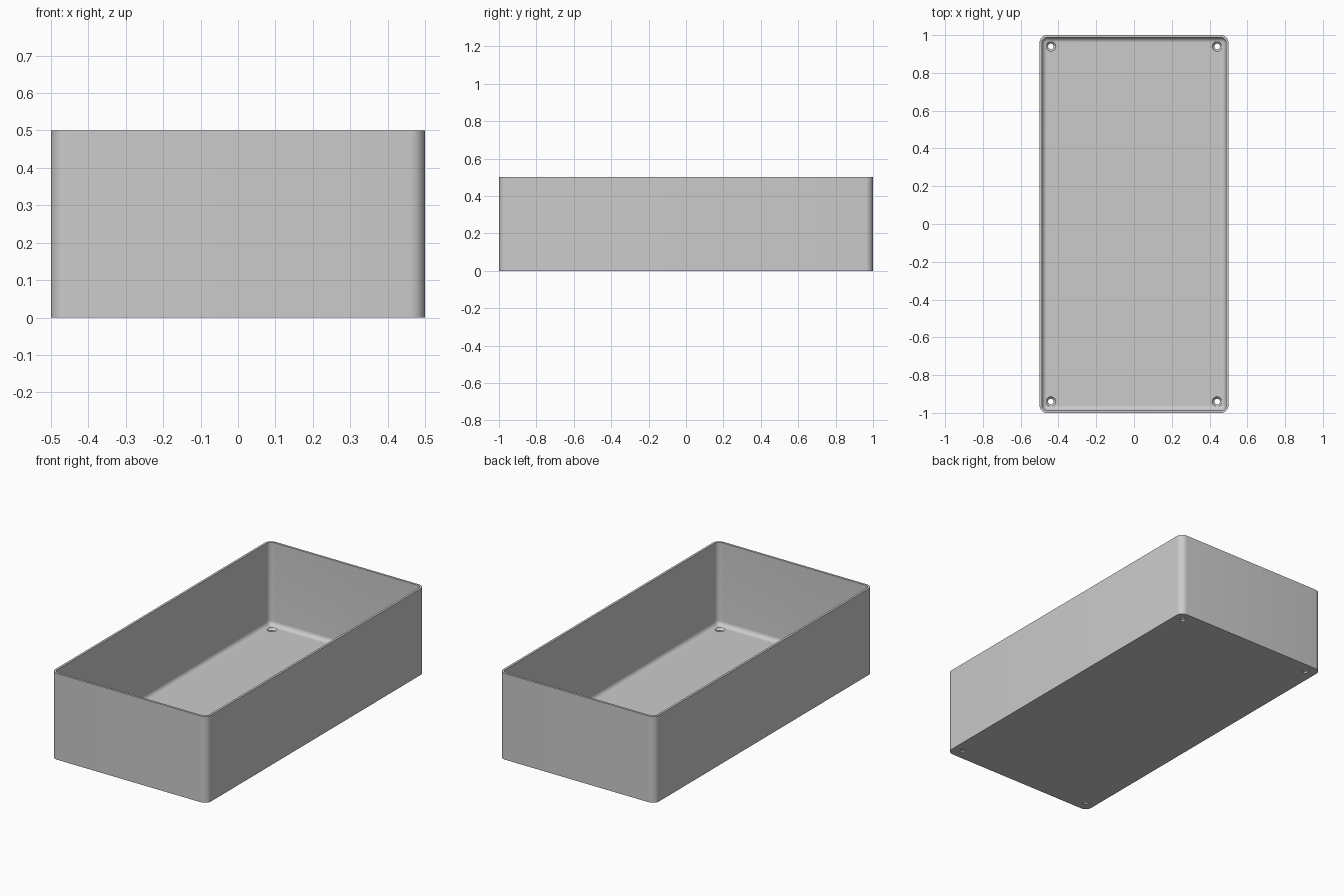
import bpy, bmesh, math

cube = bpy.data.objects.get("Cube")
if cube:
    bpy.data.objects.remove(cube, do_unlink=True)

HALF_X, HALF_Y, HEIGHT = 0.5, 1.0, 0.5
CORNER, WALL, FLOOR, FILLET = 0.04, 0.013, 0.02, 0.026
STEPS = 8

grey = bpy.data.materials.new("plain grey")
grey.use_nodes = True
grey.diffuse_color = (0.6, 0.6, 0.6, 1)
grey.node_tree.nodes["Principled BSDF"].inputs["Base Color"].default_value = grey.diffuse_color


def make_object(name, bm):
    bmesh.ops.recalc_face_normals(bm, faces=bm.faces[:])
    mesh = bpy.data.meshes.new(name)
    bm.to_mesh(mesh)
    bm.free()
    mesh.materials.append(grey)
    obj = bpy.data.objects.new(name, mesh)
    bpy.context.collection.objects.link(obj)
    return obj


def bridge(bm, rings):
    """Join successive closed rings with quads and cap both ends."""
    for low, high in zip(rings, rings[1:]):
        n = len(low)
        for i in range(n):
            j = (i + 1) % n
            bm.faces.new((low[i], low[j], high[j], high[i]))
    bm.faces.new(rings[0])
    bm.faces.new(rings[-1])


def rounded_ring(bm, inset, z):
    """Rounded rectangle, shrunk inwards by inset."""
    radius = max(CORNER - inset, 0.003)
    cx, cy = HALF_X - inset - radius, HALF_Y - inset - radius
    ring = []
    for quarter, (sx, sy) in enumerate(((1, 1), (-1, 1), (-1, -1), (1, -1))):
        for i in range(STEPS + 1):
            a = (quarter + i / STEPS) * math.pi / 2
            ring.append(bm.verts.new((sx * cx + radius * math.cos(a),
                                      sy * cy + radius * math.sin(a), z)))
    return ring


# Open tray: outer wall, flat rim, inner wall, filleted floor
profile = [(0, 0), (0, HEIGHT), (WALL, HEIGHT)]
for i in range(STEPS + 1):
    a = i / STEPS * math.pi / 2
    profile.append((WALL + FILLET * (1 - math.cos(a)),
                    FLOOR + FILLET * (1 - math.sin(a))))
bm = bmesh.new()
bridge(bm, [rounded_ring(bm, inset, z) for inset, z in profile])
tray = make_object("tray", bm)

# Countersunk screw holes in the four floor corners
bm = bmesh.new()
for sx in (-1, 1):
    for sy in (-1, 1):
        rings = []
        for radius, z in ((0.015, -0.02), (0.015, 0.008), (0.026, FLOOR), (0.026, 0.06)):
            rings.append([bm.verts.new((sx * 0.44 + radius * math.cos(k * math.tau / 32),
                                        sy * 0.94 + radius * math.sin(k * math.tau / 32), z))
                          for k in range(32)])
        bridge(bm, rings)
cutter = make_object("screw_hole_cutter", bm)
cutter.hide_render = True
cutter.hide_set(True)

cut = tray.modifiers.new("screw holes", "BOOLEAN")
cut.operation = "DIFFERENCE"
cut.solver = "EXACT"
cut.object = cutter

bpy.ops.object.select_all(action="DESELECT")
tray.select_set(True)
bpy.context.view_layer.objects.active = tray
bpy.ops.object.modifier_apply(modifier=cut.name)
bpy.data.objects.remove(cutter, do_unlink=True)
bpy.ops.object.shade_smooth_by_angle(angle=math.radians(30))
